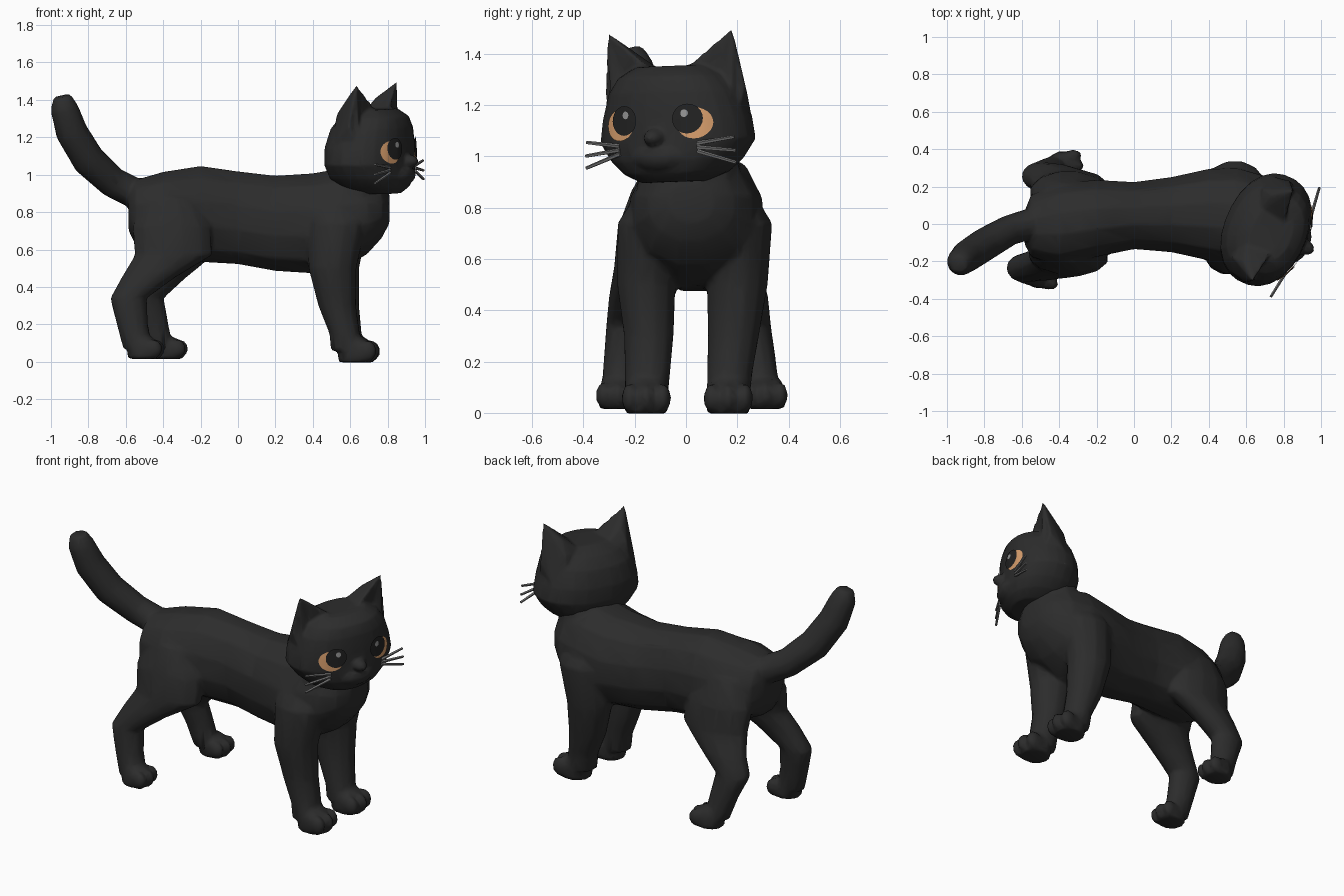
import bpy, bmesh, math
from mathutils import Vector, Matrix
from mathutils.bvhtree import BVHTree

if "Cube" in bpy.data.objects:
    bpy.data.objects.remove(bpy.data.objects["Cube"])


def material(name, rgb):
    m = bpy.data.materials.new(name)
    m.diffuse_color = (*rgb, 1)
    m.use_nodes = True
    m.node_tree.nodes["Principled BSDF"].inputs["Base Color"].default_value = m.diffuse_color
    return m


FUR = material("black_fur", (0.025, 0.025, 0.025))
IRIS = material("amber_iris", (0.68, 0.34, 0.15))
PUPIL = material("dark_pupil", (0.016, 0.016, 0.016))
GREY = material("whisker_grey", (0.17, 0.17, 0.17))
SHINE = material("eye_shine", (0.3, 0.3, 0.3))


def finish(bm, name, mat, M=None, angle=50, normals=True):
    if normals:
        bmesh.ops.recalc_face_normals(bm, faces=bm.faces[:])
    if M:
        bm.transform(M)
    me = bpy.data.meshes.new(name)
    bm.to_mesh(me)
    bm.free()
    me.materials.append(mat)
    ob = bpy.data.objects.new(name, me)
    bpy.context.collection.objects.link(ob)
    bpy.ops.object.select_all(action='DESELECT')
    ob.select_set(True)
    bpy.context.view_layer.objects.active = ob
    bpy.ops.object.shade_smooth_by_angle(angle=math.radians(angle))
    return ob


def fuse(ob, voxel, ratio, rounds):
    """merge overlapping volumes into one soft low-poly skin"""
    m = ob.modifiers.new("fuse", 'REMESH')
    m.mode, m.voxel_size, m.use_smooth_shade = 'VOXEL', voxel, True
    m = ob.modifiers.new("soften", 'SMOOTH')
    m.factor, m.iterations = 0.5, rounds
    m = ob.modifiers.new("simplify", 'DECIMATE')
    m.ratio = ratio


def loft(bm, rings, n=12, p=2.0):
    """rings: (centre, axis a, axis b); superellipse sections with exponent p"""
    loops = []
    for c, a, b in rings:
        loop = []
        for i in range(n):
            t = 2 * math.pi * (i + 0.5) / n
            ct, st = math.cos(t), math.sin(t)
            k = (abs(ct) ** p + abs(st) ** p) ** (-1 / p)
            loop.append(bm.verts.new(Vector(c) + Vector(a) * ct * k + Vector(b) * st * k))
        loops.append(loop)
    for A, B in zip(loops, loops[1:]):
        for i in range(n):
            j = (i + 1) % n
            bm.faces.new((A[i], A[j], B[j], B[i]))
    bm.faces.new(loops[0])
    bm.faces.new(loops[-1])


def level(rows):  # (x, y, z, rx, ry) horizontal sections
    return [((x, y, z), (rx, 0, 0), (0, ry, 0)) for x, y, z, rx, ry in rows]


def upright(rows):  # (x, y, z, ry, rz) sections across the body
    return [((x, y, z), (0, ry, 0), (0, 0, rz)) for x, y, z, ry, rz in rows]


def ball(bm, c, r, seg=12):
    M = Matrix.Translation(c) @ Matrix.Diagonal((*r, 1))
    bmesh.ops.create_uvsphere(bm, u_segments=seg, v_segments=8, radius=1, matrix=M)


# torso and neck
bm = bmesh.new()
loft(bm, upright([
    (-0.585, -0.02, 0.80, 0.09, 0.10), (-0.55, -0.01, 0.80, 0.17, 0.175),
    (-0.40, 0.0, 0.79, 0.225, 0.23), (-0.20, 0.03, 0.79, 0.21, 0.262),
    (0.0, 0.045, 0.77, 0.183, 0.253), (0.2, 0.05, 0.74, 0.205, 0.26),
    (0.4, 0.05, 0.74, 0.25, 0.273), (0.55, 0.04, 0.765, 0.265, 0.275),
    (0.69, 0.03, 0.79, 0.235, 0.22), (0.77, 0.02, 0.81, 0.17, 0.15),
    (0.81, 0.02, 0.82, 0.09, 0.08)]), p=2.2)
loft(bm, level([(0.58, 0.02, 0.72, 0.18, 0.24), (0.62, 0.02, 0.9, 0.185, 0.215),
                (0.67, 0.0, 1.05, 0.15, 0.18)]))

# legs, listed top to bottom: front left, front right, hind right, hind left
for rows in (
        [(0.52, 0.17, 0.88, 0.12, 0.08), (0.54, 0.21, 0.74, 0.16, 0.13),
         (0.515, 0.20, 0.5, 0.136, 0.122), (0.54, 0.185, 0.3, 0.11, 0.102),
         (0.58, 0.17, 0.15, 0.083, 0.09), (0.595, 0.165, 0.06, 0.09, 0.086)],
        [(0.51, -0.1, 0.88, 0.12, 0.08), (0.53, -0.14, 0.74, 0.16, 0.13),
         (0.505, -0.155, 0.5, 0.131, 0.117), (0.53, -0.145, 0.3, 0.103, 0.099),
         (0.57, -0.15, 0.15, 0.083, 0.09), (0.585, -0.155, 0.06, 0.09, 0.086)],
        [(-0.36, -0.12, 0.88, 0.14, 0.09), (-0.355, -0.15, 0.72, 0.215, 0.12),
         (-0.345, -0.18, 0.57, 0.212, 0.103), (-0.48, -0.215, 0.45, 0.146, 0.088),
         (-0.585, -0.235, 0.34, 0.1, 0.078), (-0.565, -0.25, 0.2, 0.085, 0.073),
         (-0.535, -0.26, 0.07, 0.08, 0.073)],
        [(-0.36, 0.13, 0.88, 0.14, 0.09), (-0.35, 0.165, 0.72, 0.21, 0.118),
         (-0.335, 0.19, 0.57, 0.21, 0.103), (-0.42, 0.235, 0.45, 0.146, 0.088),
         (-0.5, 0.255, 0.34, 0.105, 0.078), (-0.455, 0.28, 0.2, 0.085, 0.073),
         (-0.42, 0.295, 0.07, 0.074, 0.073)]):
    loft(bm, level(rows))

# paws with three toes each
for x, y, z, s in ((0.635, 0.165, -0.003, 1.0), (0.63, -0.155, -0.003, 1.0),
                   (-0.505, -0.265, 0.015, 0.9), (-0.38, 0.31, 0.015, 0.9)):
    loft(bm, level([(x + d * s, y, z + h * s, rx * s, ry * s) for d, h, rx, ry in
                    [(0, 0, 0.092, 0.082), (0, 0.03, 0.1, 0.09),
                     (0, 0.085, 0.095, 0.087), (-0.02, 0.13, 0.07, 0.068)]]))
    for k in (-1, 0, 1):
        ball(bm, (x + (0.075 - 0.015 * abs(k)) * s, y + 0.063 * k * s, z + 0.06 * s),
             (0.052 * s, 0.034 * s, 0.057 * s))

# tail: round sections square to the path
path = [((-0.48, 0.0, 0.87), 0.09), ((-0.56, 0.0, 0.905), 0.083), ((-0.67, -0.035, 0.96), 0.083),
        ((-0.8, -0.11, 1.08), 0.09), ((-0.89, -0.17, 1.23), 0.087),
        ((-0.93, -0.205, 1.36), 0.074), ((-0.94, -0.215, 1.42), 0.048)]
rings = []
for i, (c, r) in enumerate(path):
    d = Vector(path[min(i + 1, len(path) - 1)][0]) - Vector(path[max(i - 1, 0)][0])
    side = d.cross(Vector((0, 0, 1))).normalized() if i else Vector((0, -1, 0))
    rings.append((c, side * r, side.cross(d).normalized() * r))
loft(bm, rings)
fuse(finish(bm, "body_legs_and_tail", FUR), 0.012, 0.08, 4)

# head: built facing +x around the z axis, then turned to the cat's right
H = (Matrix.Translation((0.69, -0.025, 1.1)) @ Matrix.Rotation(math.radians(-24), 4, 'Z')
     @ Matrix.Rotation(math.radians(2), 4, 'X') @ Matrix.Translation((0, 0, -1.1)))
bm = bmesh.new()
loft(bm, level([
    (0.06, 0, 0.9, 0.12, 0.13), (0.04, 0, 0.935, 0.18, 0.205), (0.027, 0, 0.985, 0.212, 0.26),
    (0.017, 0, 1.06, 0.222, 0.312), (0.017, 0, 1.15, 0.222, 0.298), (0.03, 0, 1.25, 0.205, 0.265),
    (0.045, 0, 1.31, 0.172, 0.22), (0.05, 0, 1.352, 0.11, 0.15)]), 24, 2.2)
# muzzle and nose
ball(bm, (0.19, 0, 1.0), (0.078, 0.12, 0.065))
ball(bm, (0.24, 0, 1.072), (0.058, 0.042, 0.036))
# ears: hulls with a hollowed front
for s in (1, -1):
    ear = bmesh.new()
    for x, y, z in [(0.064, 0.266, 1.492), (0.075, 0.27, 1.1), (0.03, 0.3, 1.27),
                    (0.1, 0.045, 1.32), (-0.12, 0.2, 1.17), (-0.085, 0.2, 1.33),
                    (-0.03, 0.19, 1.405), (-0.06, 0.07, 1.32), (-0.06, 0.28, 1.17)]:
        ear.verts.new((x, y * s, z))
    bmesh.ops.convex_hull(ear, input=ear.verts[:])
    bmesh.ops.recalc_face_normals(ear, faces=ear.faces[:])
    front = [f for f in ear.faces if f.normal.x > 0.6]
    bmesh.ops.poke(ear, faces=front, offset=-0.02)
    me = bpy.data.meshes.new("ear")
    ear.to_mesh(me)
    ear.free()
    bm.from_mesh(me)
    bpy.data.meshes.remove(me)
head = finish(bm, "head_and_ears", FUR)
fuse(head, 0.009, 0.08, 4)
tree = BVHTree.FromObject(head, bpy.context.evaluated_depsgraph_get())
head.matrix_world = H


def face_disc(name, v, z, rv, rz, lift, mat):
    """thin disc laid onto the face"""
    bm = bmesh.new()
    out = Vector((0.85, math.copysign(0.5, v), 0.1)).normalized()

    def put(y, h):
        hit = tree.ray_cast(Vector((1, y, h)), Vector((-1, 0, 0)))
        return bm.verts.new(hit[0] + out * lift)
    n, prev, mid = 24, None, put(v, z)
    for k in (1, 2, 3, 4, 5):
        ring = [put(v + rv * k / 5 * math.cos(2 * math.pi * i / n),
                    z + rz * k / 5 * math.sin(2 * math.pi * i / n)) for i in range(n)]
        for i in range(n):
            j = (i + 1) % n
            bm.faces.new((prev[i], ring[i], ring[j], prev[j]) if prev else (mid, ring[i], ring[j]))
        prev = ring
    finish(bm, name, mat, H, normals=False)


for s, side in ((1, "left"), (-1, "right")):
    # eyes
    face_disc("iris_" + side, 0.156 * s, 1.125, 0.066, 0.061, 0.005, IRIS)
    face_disc("pupil_" + side, 0.13 * s, 1.142, 0.058, 0.058, 0.009, PUPIL)
    face_disc("eye_shine_" + side, 0.119 * s, 1.163, 0.014, 0.015, 0.012, SHINE)

    # whiskers
    bm = bmesh.new()
    for z0, z1, out in ((1.045, 1.065, 0.315), (1.03, 1.012, 0.32), (1.015, 0.965, 0.32)):
        a, b = Vector((0.207, 0.165 * s, z0)), Vector((0.186, out * s, z1))
        d = b - a
        M = Matrix.Translation((a + b) / 2) @ d.to_track_quat('Z', 'Y').to_matrix().to_4x4()
        bmesh.ops.create_cone(bm, cap_ends=True, segments=5, radius1=0.009, radius2=0.007,
                              depth=d.length, matrix=M)
    finish(bm, "whiskers_" + side, GREY, H)
